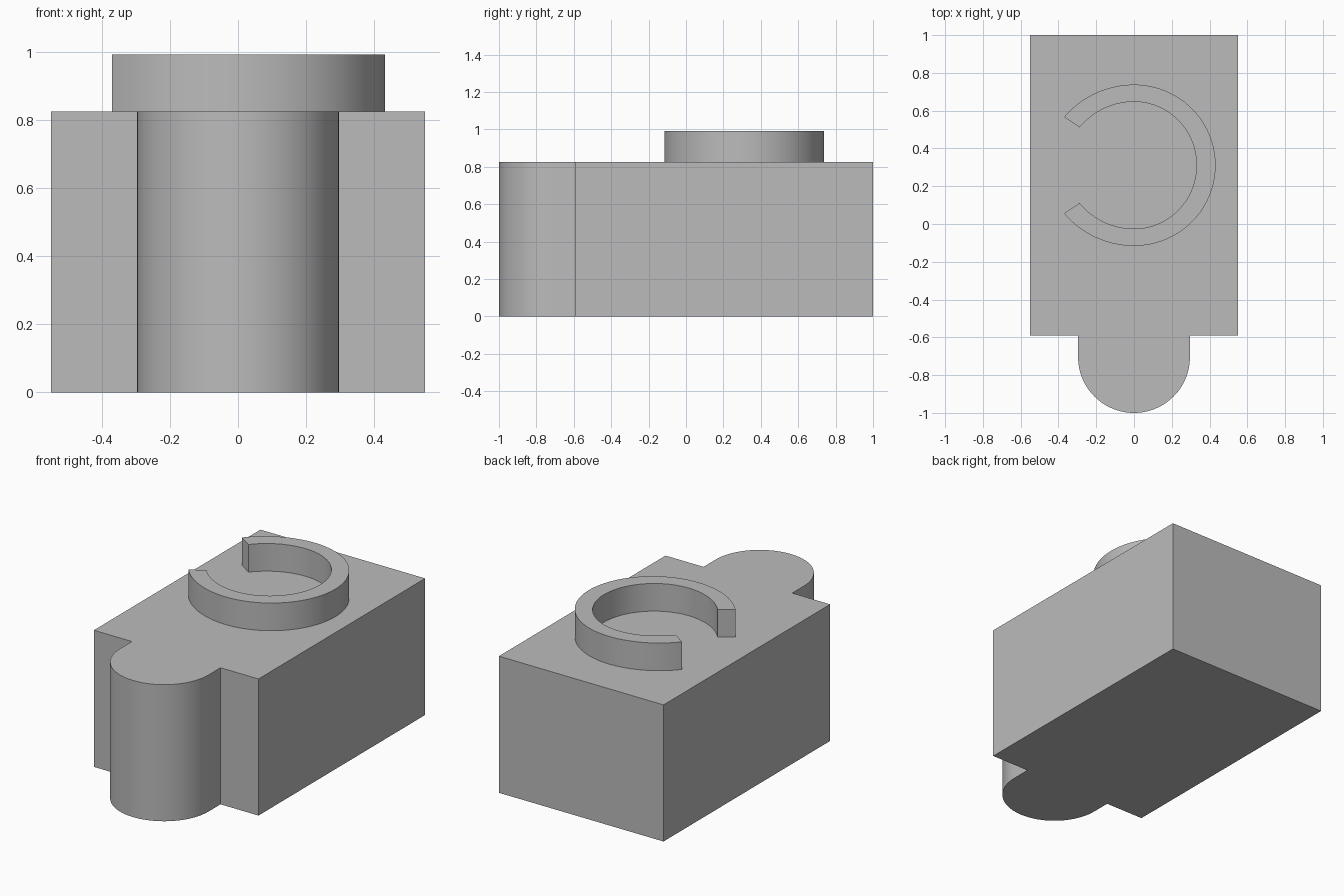
import bpy, bmesh
from math import sin, cos, pi, asin, radians

cube = bpy.data.objects.get("Cube")
if cube:
    bpy.data.objects.remove(cube, do_unlink=True)

grey = bpy.data.materials.new("plain grey")
grey.use_nodes = True
grey.diffuse_color = (0.5, 0.5, 0.5, 1)
grey.node_tree.nodes["Principled BSDF"].inputs["Base Color"].default_value = (0.5, 0.5, 0.5, 1)


def extrude_outline(name, points, z0, z1):
    """Raise a closed counter-clockwise outline into a solid."""
    bm = bmesh.new()
    face = bm.faces.new([bm.verts.new((x, y, z0)) for x, y in points])
    top = bmesh.ops.extrude_face_region(bm, geom=[face], use_keep_orig=True)
    bmesh.ops.translate(bm, vec=(0, 0, z1 - z0),
                        verts=[v for v in top["geom"] if isinstance(v, bmesh.types.BMVert)])
    bmesh.ops.recalc_face_normals(bm, faces=bm.faces)
    mesh = bpy.data.meshes.new(name)
    bm.to_mesh(mesh)
    bm.free()
    mesh.materials.append(grey)
    obj = bpy.data.objects.new(name, mesh)
    bpy.context.collection.objects.link(obj)
    bpy.ops.object.select_all(action="DESELECT")
    obj.select_set(True)
    bpy.context.view_layer.objects.active = obj
    bpy.ops.object.shade_smooth_by_angle(angle=radians(30))
    return obj


def arc(cx, cy, rx, ry, a0, a1, n):
    steps = [a0 + (a1 - a0) * i / n for i in range(n + 1)]
    return [(cx + rx * cos(a), cy + ry * sin(a)) for a in steps]


# Body: block with a rounded nose at the front
HALF, FRONT, TOP, NOSE = 0.55, -0.59, 0.825, 0.296
nose = arc(0, NOSE - 1, NOSE, NOSE, pi, 2 * pi, 48)
body = [(-HALF, 1), (-HALF, FRONT), (-NOSE, FRONT)] + nose
body += [(NOSE, FRONT), (HALF, FRONT), (HALF, 1)]
extrude_outline("body", body, 0, TOP)

# Open ring: round on the right, with flatter arms ending at the gap
CY = 0.311


def ring_edge(rx, ry, arm_radius, arm_reach):
    """One edge of the ring, from the lower gap end round to the upper one."""
    sweep = asin(arm_reach / arm_radius)
    offset = ry - arm_radius
    lower = arc(0, CY - offset, arm_radius, arm_radius, -pi / 2 - sweep, -pi / 2, 16)
    middle = arc(0, CY, rx, ry, -pi / 2, pi / 2, 56)
    upper = arc(0, CY + offset, arm_radius, arm_radius, pi / 2, pi / 2 + sweep, 16)
    return lower + middle[1:-1] + upper


outer = ring_edge(0.432, 0.427, 0.484, 0.37)
inner = ring_edge(0.331, 0.336, 0.373, 0.288)
extrude_outline("open_ring", outer + inner[::-1], TOP, 0.992)
